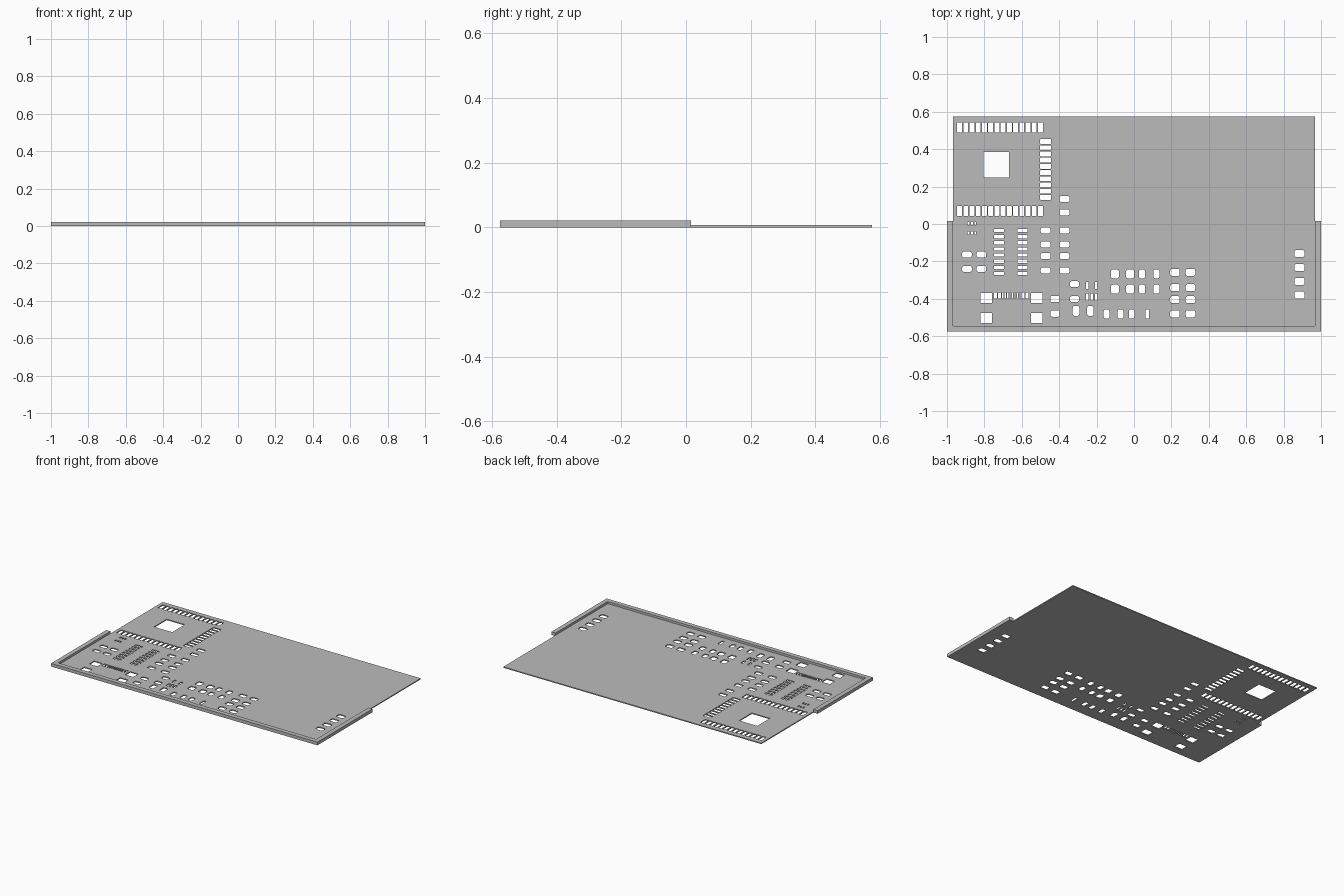
import bpy, bmesh
from math import cos, sin, pi

cube = bpy.data.objects.get("Cube")
if cube:
    bpy.data.objects.remove(cube)

PLATE_TOP, RIM_TOP = 0.007, 0.022
HALF_X, HALF_Y, WALL = 1.0, 0.576, 0.031
STEP_Y = 0.015          # where the rim arms end
IN_X, IN_Y = HALF_X - WALL, HALF_Y - WALL

steel = bpy.data.materials.new("plain grey")
grey = (0.5, 0.5, 0.5, 1)
steel.diffuse_color = grey
steel.use_nodes = True
steel.node_tree.nodes["Principled BSDF"].inputs["Base Color"].default_value = grey


def slab(name, outlines, z0, z1):
    """Extrude flat outlines to a solid; inner outlines become openings."""
    curve = bpy.data.curves.new(name, "CURVE")
    curve.dimensions = "2D"
    curve.fill_mode = "BOTH"
    curve.extrude = (z1 - z0) / 2
    for points in outlines:
        spline = curve.splines.new("POLY")
        spline.points.add(len(points) - 1)
        for p, (x, y) in zip(spline.points, points):
            p.co = (x, y, 0, 1)
        spline.use_cyclic_u = True
        spline.use_smooth = False
    temp = bpy.data.objects.new(name + "_outline", curve)
    bpy.context.collection.objects.link(temp)
    graph = bpy.context.evaluated_depsgraph_get()
    mesh = bpy.data.meshes.new_from_object(temp.evaluated_get(graph))
    bpy.data.objects.remove(temp)
    bm = bmesh.new()
    bm.from_mesh(mesh)
    bmesh.ops.remove_doubles(bm, verts=bm.verts, dist=0.0001)
    bmesh.ops.recalc_face_normals(bm, faces=bm.faces)
    bmesh.ops.translate(bm, verts=bm.verts, vec=(0, 0, (z0 + z1) / 2))
    for f in bm.faces:
        f.smooth = False
    bm.to_mesh(mesh)
    bm.free()
    mesh.name = name
    mesh.materials.clear()
    mesh.materials.append(steel)
    ob = bpy.data.objects.new(name, mesh)
    bpy.context.collection.objects.link(ob)
    return ob


holes = []


def pads(xs, ys, w, h, r=0.0):
    """Openings at every crossing of xs and ys, with corner radius r."""
    for x in xs:
        for y in ys:
            if not r:
                holes.append([(x + sx * w / 2, y + sy * h / 2)
                              for sx, sy in ((1, 1), (-1, 1), (-1, -1), (1, -1))])
                continue
            loop = []
            for q, (sx, sy) in enumerate(((1, 1), (-1, 1), (-1, -1), (1, -1))):
                for i in range(4):
                    a = (q + i / 3) * pi / 2
                    loop.append((x + sx * (w / 2 - r) + r * cos(a),
                                 y + sy * (h / 2 - r) + r * sin(a)))
            holes.append(loop)


def run(start, end, count):
    return [start + (end - start) * i / (count - 1) for i in range(count)]


R = 0.01
# Large module: two rows, one column and a centre square
pads(run(-0.933, -0.5, 14), (0.516, 0.07), 0.026, 0.054, 0.003)
pads([-0.473], run(0.441, 0.142, 10), 0.058, 0.026, 0.003)
pads([-0.737], [0.317], 0.136, 0.136)

# Small chips on the right-hand side
pads((-0.885, -0.866, -0.848), (0.003, -0.048), 0.009, 0.018)
pads((-0.722, -0.596), run(-0.035, -0.265, 8), 0.054, 0.017)
pads((-0.249, -0.225, -0.201), [-0.39], 0.014, 0.036)
pads((-0.249, -0.201), [-0.329], 0.014, 0.036)

# Connector: four anchor pads, wide outer slots, narrow inner slots
pads((-0.791, -0.521), (-0.396, -0.503), 0.061, 0.054)
mid = -0.656
pads(run(mid - 0.046, mid + 0.046, 8), [-0.382], 0.007, 0.03)
pads([mid + d for d in (-0.084, -0.063, 0.063, 0.084)], [-0.382], 0.0155, 0.03)

# Two-pad parts
pads([-0.372], (0.134, 0.062), 0.054, 0.032, R)
pads((-0.473, -0.372), (-0.035, -0.11, -0.171, -0.249), 0.052, 0.033, R)
pads((-0.893, -0.816), (-0.164, -0.24), 0.052, 0.032, R)
pads([0.885], (-0.158, -0.233, -0.307, -0.38), 0.054, 0.038, R)
pads([-0.422], (-0.401, -0.479), 0.049, 0.034, R)
pads([-0.318], (-0.321, -0.401), 0.049, 0.031, R)
pads((-0.31, -0.233), [-0.465], 0.035, 0.053, R)
pads((-0.147, -0.072, -0.013), [-0.481], 0.03, 0.05, R)
pads([0.072], [-0.481], 0.019, 0.05, 0.004)
pads((-0.102, -0.021), (-0.267, -0.348), 0.042, 0.047, R)
pads((0.043, 0.12), (-0.267, -0.348), 0.034, 0.047, R)
pads((0.219, 0.302), (-0.259, -0.34, -0.404, -0.481), 0.051, 0.037, R)

# Thin perforated sheet, wider where it carries the rim
sheet = [(-HALF_X, -HALF_Y), (HALF_X, -HALF_Y), (HALF_X, STEP_Y), (IN_X, STEP_Y),
         (IN_X, HALF_Y), (-IN_X, HALF_Y), (-IN_X, STEP_Y), (-HALF_X, STEP_Y)]
slab("stencil_sheet", [sheet] + holes, 0, PLATE_TOP)

# Raised U-shaped rim along the front and half of each side
rim = [(-HALF_X, -HALF_Y), (HALF_X, -HALF_Y), (HALF_X, STEP_Y), (IN_X, STEP_Y),
       (IN_X, -IN_Y), (-IN_X, -IN_Y), (-IN_X, STEP_Y), (-HALF_X, STEP_Y)]
slab("alignment_rim", [rim], PLATE_TOP, RIM_TOP)
